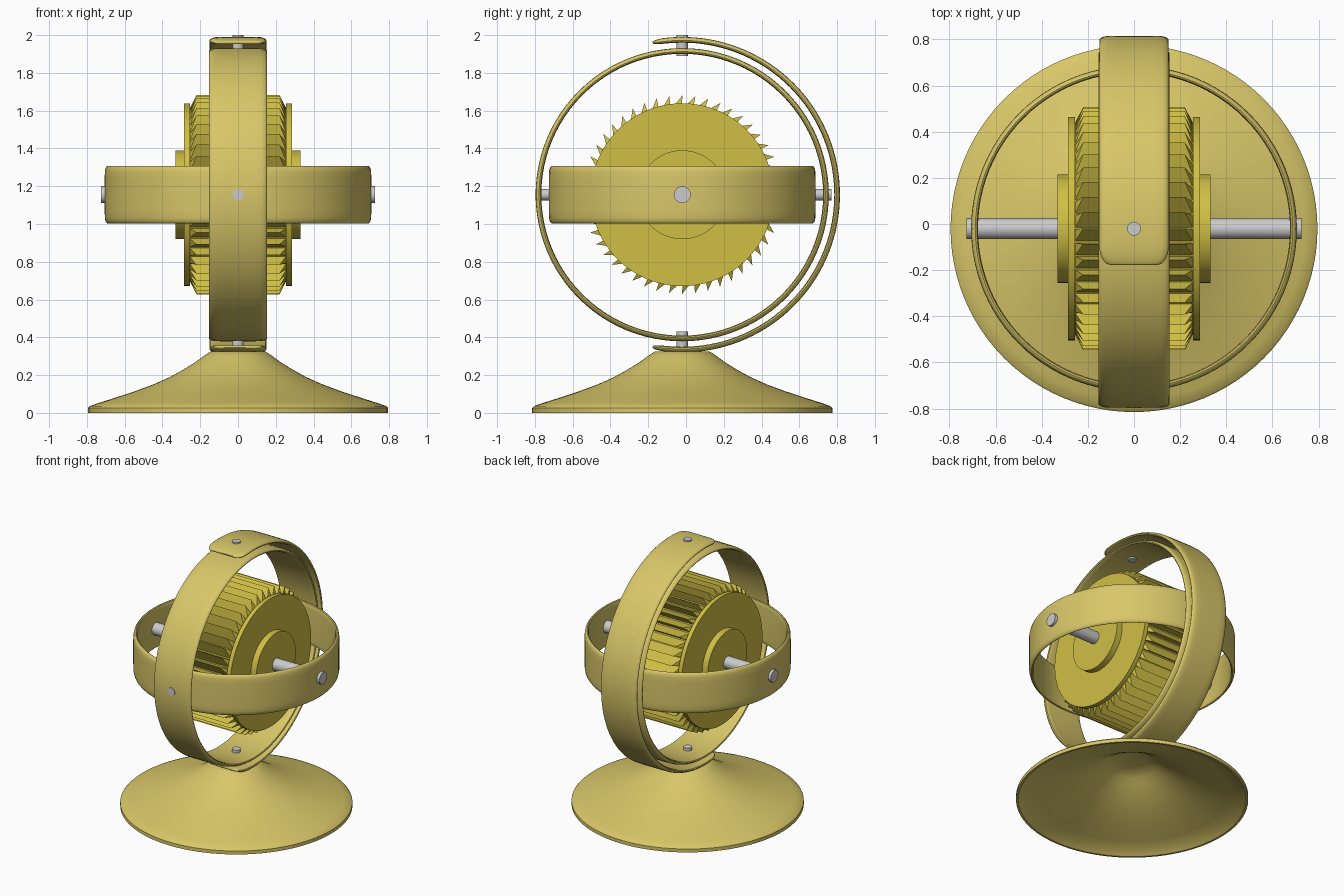
import bpy, bmesh, math
from mathutils import Matrix, Vector

if "Cube" in bpy.data.objects:
    bpy.data.objects.remove(bpy.data.objects["Cube"])

CY, CZ = -0.02, 1.155            # gimbal centre
TO_X = Matrix.Rotation(math.pi / 2, 4, 'Y')
TO_Y = Matrix.Rotation(math.pi / 2, 4, 'X')
PIVOT = Matrix.Translation((0, CY, CZ))


def material(name, rgb):
    m = bpy.data.materials.new(name)
    m.diffuse_color = (*rgb, 1)
    m.use_nodes = True
    m.node_tree.nodes["Principled BSDF"].inputs["Base Color"].default_value = m.diffuse_color
    return m


BRASS = material("brass", (0.69, 0.57, 0.14))
GOLD = material("gold", (0.63, 0.52, 0.06))


def finish(bm, name, mat=None, smooth=True, angle=35):
    bmesh.ops.recalc_face_normals(bm, faces=bm.faces)
    me = bpy.data.meshes.new(name)
    bm.to_mesh(me)
    bm.free()
    ob = bpy.data.objects.new(name, me)
    bpy.context.collection.objects.link(ob)
    if mat:
        me.materials.append(mat)
    if smooth:
        bpy.ops.object.select_all(action='DESELECT')
        ob.select_set(True)
        bpy.context.view_layer.objects.active = ob
        bpy.ops.object.shade_smooth_by_angle(angle=math.radians(angle))
    return ob


def sweep(name, sections, matrix, mat, closed, loop=True, angle=35):
    """Join cross-sections given as (angle, [(radius, height), ...]) around local z."""
    bm = bmesh.new()
    rows = [[bm.verts.new(matrix @ Vector((r * math.cos(a), r * math.sin(a), h)))
             for r, h in pts] for a, pts in sections]
    n = len(rows[0])
    for i in range(len(rows) if closed else len(rows) - 1):
        p, q = rows[i], rows[(i + 1) % len(rows)]
        for j in range(n if loop else n - 1):
            k = (j + 1) % n
            bm.faces.new((p[j], p[k], q[k], q[j]))
    if not closed:
        bm.faces.new(rows[0])
        bm.faces.new(rows[-1])
    return finish(bm, name, mat, angle=angle)


def lathe(name, pts, matrix, mat, steps=96, loop=True, angle=35):
    return sweep(name, [(2 * math.pi * i / steps, pts) for i in range(steps)],
                 matrix, mat, True, loop, angle)


def band(outer, half, width=1.0, thick=1.0):
    """Flat strap section with softly rolled edges."""
    side = [(0.0, 0.55), (-0.001, 0.8), (-0.005, 0.92), (-0.012, 0.985), (-0.018, 1.0),
            (-0.025, 0.975), (-0.029, 0.9), (-0.03, 0.8)]
    prof = side + [(r, -h) for r, h in reversed(side)]
    return [(outer - 0.015 + (r + 0.015) * thick, h * half * width) for r, h in prof]


def rod(name, p, q, radius, mat=None, segs=32):
    p, q = Vector(p), Vector(q)
    d = q - p
    bm = bmesh.new()
    m = Matrix.Translation((p + q) / 2) @ d.to_track_quat('Z', 'Y').to_matrix().to_4x4()
    bmesh.ops.create_cone(bm, cap_ends=True, segments=segs, radius1=radius,
                          radius2=radius, depth=d.length, matrix=m)
    return finish(bm, name, mat)


# flared hollow base
skin = [(0.145, 0.325), (0.18, 0.302), (0.23, 0.266), (0.29, 0.229), (0.36, 0.19),
        (0.45, 0.15), (0.55, 0.113), (0.66, 0.077), (0.74, 0.052), (0.785, 0.036), (0.795, 0.026)]
under = [(0.795, 0.0), (0.78, 0.0), (0.74, 0.03), (0.66, 0.055), (0.55, 0.091), (0.45, 0.128),
         (0.36, 0.167), (0.29, 0.205), (0.23, 0.24), (0.18, 0.275), (0.12, 0.305), (0.001, 0.305)]
lathe("base", [(0.001, 0.325)] + skin + under, Matrix.Translation((0, CY, 0)), BRASS, loop=False)

# horizontal inner ring and vertical middle ring
lathe("inner_ring", band(0.706, 0.153), PIVOT, BRASS)
lathe("middle_ring", band(0.776, 0.154), PIVOT @ TO_X, BRASS)

# open outer support arc with rounded ends, sweeping round the back
sections = []
END, ROUND = math.radians(101), math.radians(5.5)
angles = [END - ROUND * (1 - math.cos(t * math.pi / 16)) for t in range(9)]
angles += [(END - ROUND) * (1 - i / 36) for i in range(1, 37)]
angles = angles + [-a for a in reversed(angles[:-1])]
for a in angles:
    u = max(0, (abs(a) - (END - ROUND)) / ROUND)
    s = math.sqrt(max(0, 1 - u * u))
    sections.append((a + math.pi / 2, band(0.835, 0.15, 0.68 + 0.32 * s, 0.3 + 0.7 * s)))
sweep("outer_arc", sections, PIVOT @ TO_X, BRASS, False)

# rotor drum with side discs and hubs
half = [(0.001, 0.332), (0.235, 0.332), (0.235, 0.286), (0.484, 0.286), (0.484, 0.255), (0.46, 0.255)]
lathe("rotor_drum", half + [(r, -h) for r, h in reversed(half)], PIVOT @ TO_X, GOLD, loop=False)

# ratchet teeth leaning round the drum
bm = bmesh.new()
N = 48
for i in range(N):
    a = math.pi / 2 - 2 * math.pi * i / N
    step = 2 * math.pi / N
    ends = []
    for s in (-1, 1):
        ring = []
        for r, off, x in ((0.457, 0.95, 0.256), (0.457, 0.05, 0.256), (0.527, -0.02, 0.22)):
            t = a + step * off
            ring.append(bm.verts.new((s * x, CY + r * math.cos(t), CZ + r * math.sin(t))))
        bm.faces.new(ring)
        ends.append(ring)
    for j in range(3):
        k = (j + 1) % 3
        bm.faces.new((ends[0][j], ends[0][k], ends[1][k], ends[1][j]))
finish(bm, "rotor_teeth", GOLD, smooth=False)

# grey axle and pivot pins
rod("axle", (-0.726, CY, CZ), (0.726, CY, CZ), 0.045)
rod("front_pin", (0, CY - 0.778, CZ), (0, CY - 0.67, CZ), 0.03)
rod("back_pin", (0, CY + 0.67, CZ), (0, CY + 0.79, CZ), 0.03)
rod("top_pin", (0, CY, 1.89), (0, CY, 2.0), 0.03)
rod("bottom_pin", (0, CY, 0.315), (0, CY, 0.43), 0.03)
